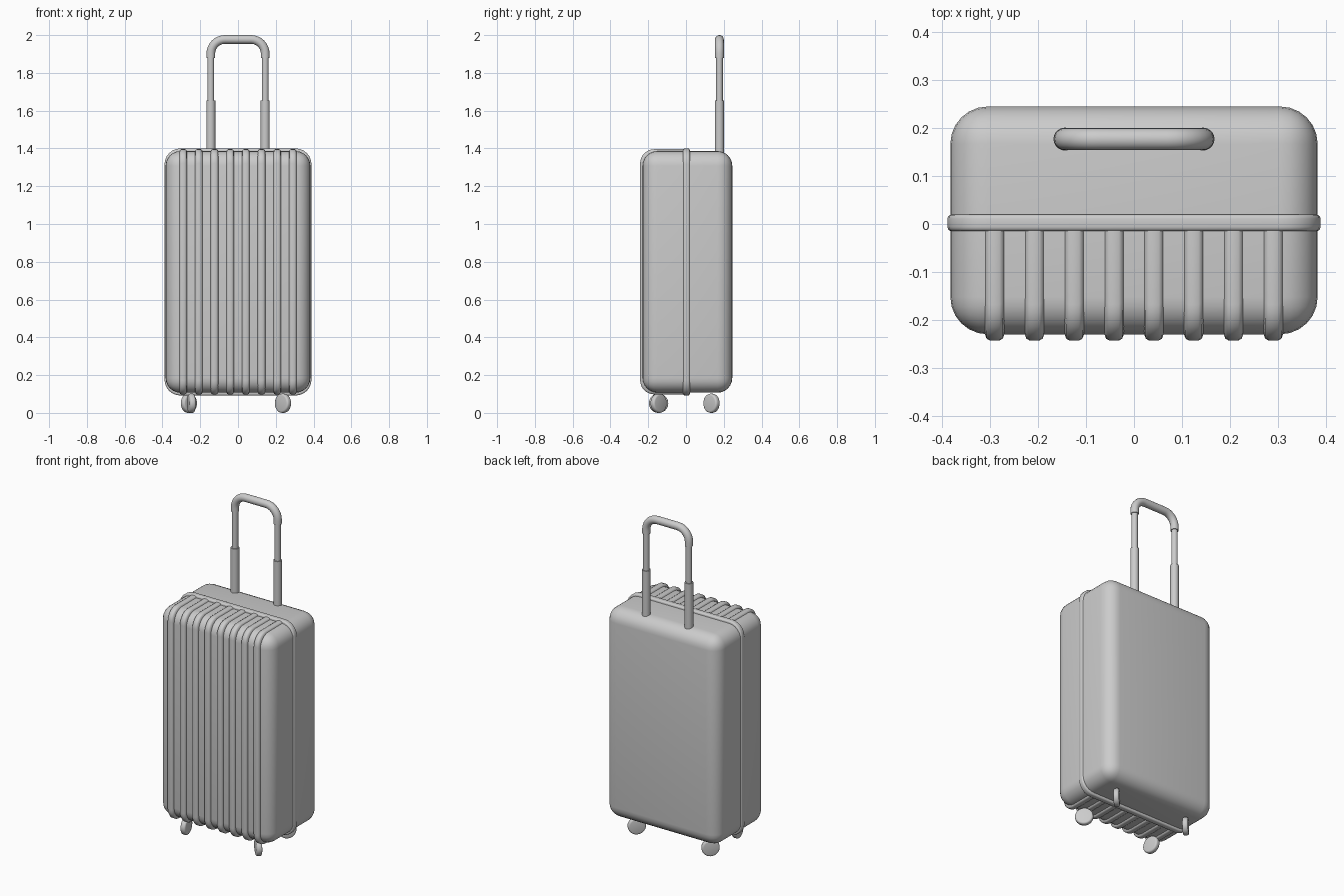
import bpy, bmesh, math
from mathutils import Vector, Matrix

if "Cube" in bpy.data.objects:
    bpy.data.objects.remove(bpy.data.objects["Cube"])

grey = bpy.data.materials.new("light_grey")
grey.use_nodes = True
grey.diffuse_color = (0.6, 0.6, 0.6, 1)
grey.node_tree.nodes["Principled BSDF"].inputs["Base Color"].default_value = (0.6, 0.6, 0.6, 1)


def finish(name, bm, angle=40):
    bmesh.ops.recalc_face_normals(bm, faces=bm.faces)
    mesh = bpy.data.meshes.new(name)
    bm.to_mesh(mesh)
    bm.free()
    mesh.materials.append(grey)
    obj = bpy.data.objects.new(name, mesh)
    bpy.context.collection.objects.link(obj)
    bpy.ops.object.select_all(action="DESELECT")
    obj.select_set(True)
    bpy.context.view_layer.objects.active = obj
    bpy.ops.object.shade_smooth_by_angle(angle=math.radians(angle))
    return obj


def box(low, high):
    bm = bmesh.new()
    bmesh.ops.create_cube(bm, size=1)
    low, high = Vector(low), Vector(high)
    for v in bm.verts:
        v.co = (low + high) / 2 + Vector(a * b for a, b in zip(v.co, high - low))
    return bm


def bevel(bm, edges, width, segments):
    bmesh.ops.bevel(bm, geom=edges, offset=width, segments=segments,
                    profile=0.5, affect="EDGES", clamp_overlap=True)


def tube(name, path, radius, sides=20):
    # sweep a capped circle along a path lying in an x-z plane
    bm = bmesh.new()
    rings = []
    for i, p in enumerate(path):
        t = (path[min(i + 1, len(path) - 1)] - path[max(i - 1, 0)]).normalized()
        n = Vector((t.z, 0, -t.x))
        angles = [2 * math.pi * k / sides for k in range(sides)]
        rings.append([bm.verts.new(p + radius * (math.cos(a) * n + math.sin(a) * Vector((0, 1, 0))))
                      for a in angles])
    for a, b in zip(rings, rings[1:]):
        for k in range(sides):
            j = (k + 1) % sides
            bm.faces.new((a[k], a[j], b[j], b[k]))
    bm.faces.new(rings[0])
    bm.faces.new(rings[-1])
    return finish(name, bm)


# Rounded case
bm = box((-0.383, -0.230, 0.107), (0.383, 0.245, 1.386))
bevel(bm, bm.edges[:], 0.078, 6)
finish("case_body", bm)

# Band around the closing seam
bm = box((-0.389, -0.015, 0.092), (0.389, 0.020, 1.400))
bevel(bm, [e for e in bm.edges if abs(e.verts[0].co.y - e.verts[1].co.y) > 0.01], 0.084, 6)
rims = [e for e in bm.edges if abs(e.verts[0].co.y - e.verts[1].co.y) < 0.001]
bevel(bm, rims, 0.009, 3)
finish("seam_band", bm)


# Ribs wrapping the bottom, front and top of the front half
def rib_outline(inset):
    front, low, high, r = -0.243 + inset, 0.098 + inset, 1.396 - inset, 0.075
    points = [(0.0, low)]
    for z, start in ((low + r, 270), (high - r, 180)):
        for k in range(8):
            a = math.radians(start - 90 * k / 7)
            points.append((front + r + r * math.cos(a), z + r * math.sin(a)))
    return points + [(0.0, high)]


rib_section = [(-0.0205, 0.014), (-0.017, 0.004), (-0.010, 0.0),
               (0.010, 0.0), (0.017, 0.004), (0.0205, 0.014)]
for i in range(8):
    middle = (i - 3.5) * 0.083
    bm = bmesh.new()
    strips = [[bm.verts.new((middle + dx, y, z)) for y, z in rib_outline(inset)]
              for dx, inset in rib_section]
    for a, b in zip(strips, strips[1:]):
        for k in range(len(a) - 1):
            bm.faces.new((a[k], a[k + 1], b[k + 1], b[k]))
    bm.faces.new(strips[0])
    bm.faces.new(strips[-1])
    finish(f"front_rib_{i + 1}", bm, 60)

# Telescopic handle
hx, hy = 0.144, 0.177
for side, x in (("right", -hx), ("left", hx)):
    tube(f"{side}_lower_tube", [Vector((x, hy, z)) for z in (1.36, 1.655)], 0.024)
    tube(f"{side}_upper_tube", [Vector((x, hy, z)) for z in (1.64, 1.89)], 0.018)

# Arched grip
bend, top = 0.075, 1.977
half = [Vector((hx, hy, 1.878))]
for k in range(9):
    a = math.pi / 2 * k / 8
    half.append(Vector((hx - bend + bend * math.cos(a), hy, top - bend + bend * math.sin(a))))
tube("handle_grip", half + [Vector((-p.x, p.y, p.z)) for p in reversed(half)], 0.023)

# Swivelled caster wheels
wheels = [("front_right", -0.247, -0.145, 10), ("front_left", 0.238, -0.145, 45),
          ("back_right", -0.260, 0.135, -45), ("back_left", 0.238, 0.135, -45)]
for name, x, y, turn in wheels:
    bm = bmesh.new()
    bmesh.ops.create_cone(bm, cap_ends=True, segments=28, radius1=0.051, radius2=0.051, depth=0.032)
    rims = [e for e in bm.edges if abs(e.verts[0].co.z - e.verts[1].co.z) < 0.001]
    bevel(bm, rims, 0.010, 3)
    bm.transform(Matrix.Translation((x, y, 0.051))
                 @ Matrix.Rotation(math.radians(turn), 4, "Z")
                 @ Matrix.Rotation(math.pi / 2, 4, "Y"))
    finish(f"{name}_wheel", bm)
